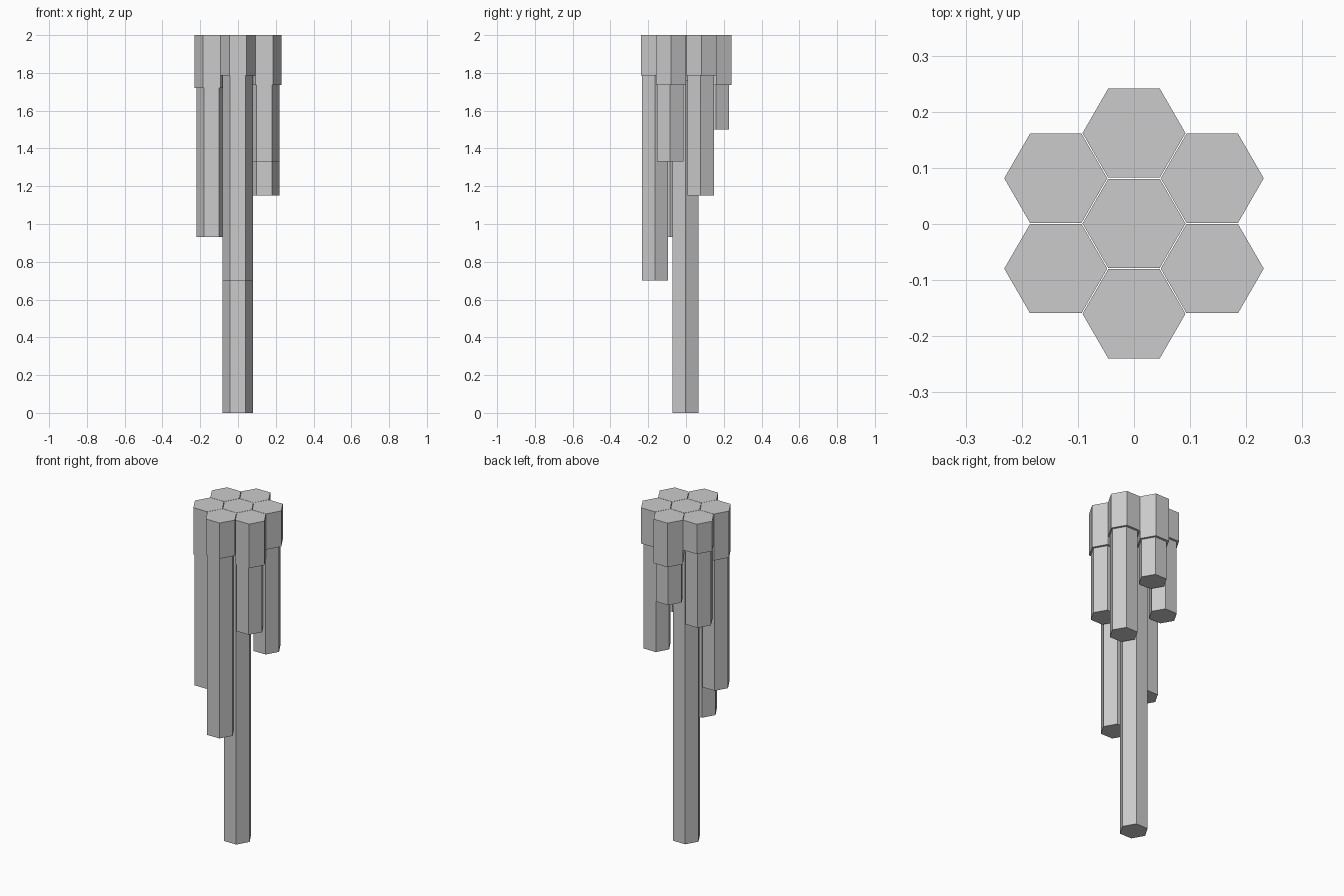
import bpy
import math

if "Cube" in bpy.data.objects:
    bpy.data.objects.remove(bpy.data.objects["Cube"])

CAP_R, SHAFT_R = 0.0918, 0.0805


def hex_prism(name, x, y, z0, z1, radius):
    """Closed hexagonal prism with corners pointing along x."""
    ring = [(x + radius * math.cos(math.radians(60 * i)),
             y + radius * math.sin(math.radians(60 * i))) for i in range(6)]
    verts = [(px, py, z0) for px, py in ring] + [(px, py, z1) for px, py in ring]
    faces = [tuple(range(5, -1, -1)), tuple(range(6, 12))]
    faces += [(i, (i + 1) % 6, (i + 1) % 6 + 6, i + 6) for i in range(6)]
    mesh = bpy.data.meshes.new(name)
    mesh.from_pydata(verts, [], faces)
    obj = bpy.data.objects.new(name, mesh)
    bpy.context.collection.objects.link(obj)


# name: angle around the centre (None = middle), cap underside, shaft bottom
columns = {
    "centre": (None, 1.76, 0.0),
    "right_back": (30, 1.785, 1.15),
    "back": (90, 1.735, 1.50),
    "left_back": (150, 1.82, 1.37),
    "left_front": (210, 1.72, 0.93),
    "front": (270, 1.785, 0.70),
    "right_front": (330, 1.735, 1.33),
}

for name, (angle, cap_z, bottom) in columns.items():
    dist = 0.0 if angle is None else 0.161
    a = math.radians(angle or 0)
    x, y = dist * math.cos(a), dist * math.sin(a) + 0.001
    # wide cap on top, narrower shaft hanging below it
    hex_prism(name + "_cap", x, y, cap_z, 2.0, CAP_R)
    hex_prism(name + "_shaft", x - 0.001, y - 0.004, bottom, cap_z, SHAFT_R)
